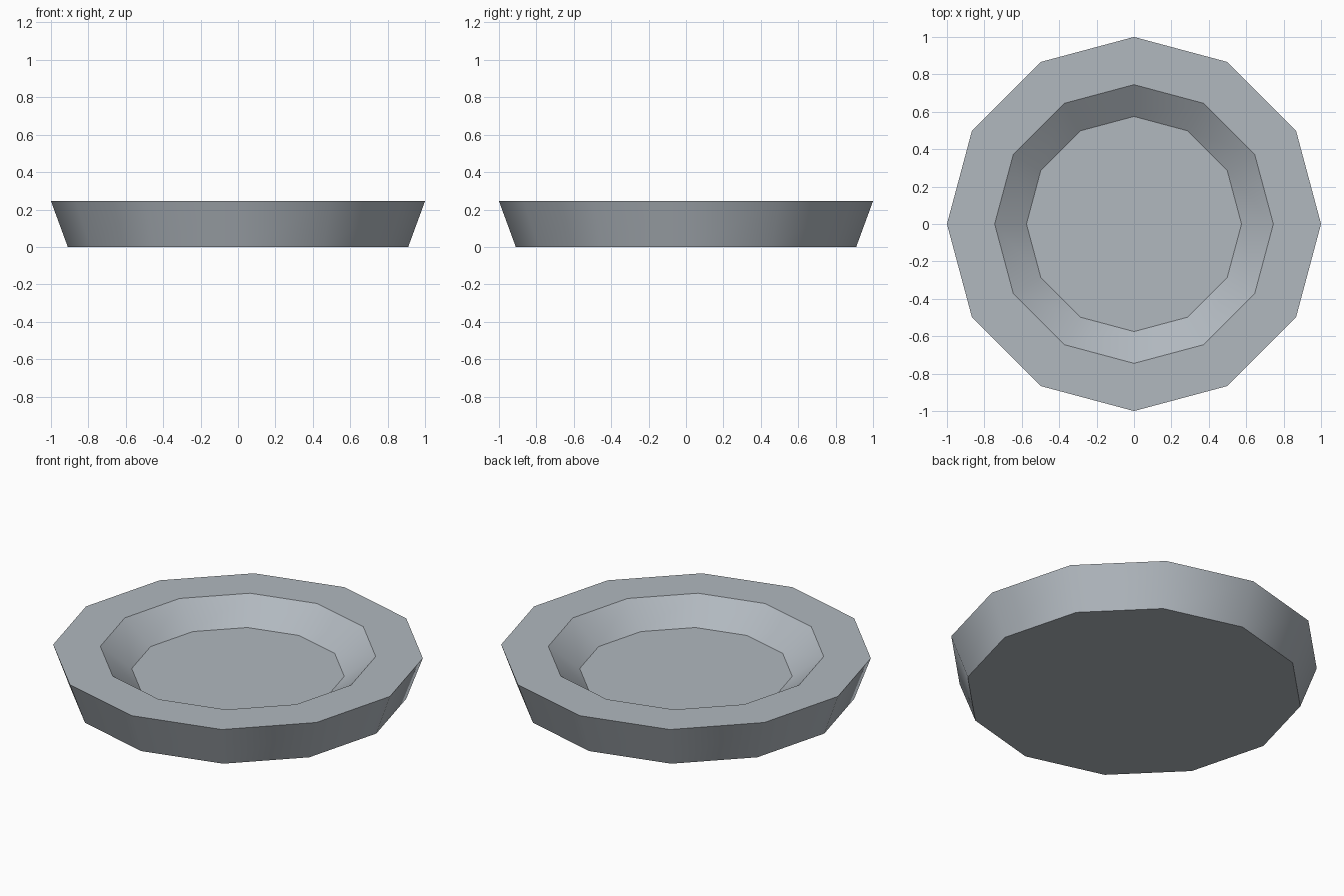
import bpy
import bmesh
from math import cos, sin, tau, radians

cube = bpy.data.objects.get("Cube")
if cube:
    bpy.data.objects.remove(cube, do_unlink=True)

SIDES = 12
# Radius and height of each ring, from the underside up and into the bowl
PROFILE = [(0.91, 0), (1.0, 0.245), (0.745, 0.245), (0.575, 0.12)]

# Single blue-grey colour
colour = (0.44, 0.48, 0.52, 1)
mat = bpy.data.materials.new("blue_grey")
mat.use_nodes = True
mat.diffuse_color = colour
mat.node_tree.nodes["Principled BSDF"].inputs["Base Color"].default_value = colour

# Twelve-sided dish: rings bridged into walls, capped below and at the floor
bm = bmesh.new()
rings = [[bm.verts.new((r * cos(tau * i / SIDES), r * sin(tau * i / SIDES), z))
          for i in range(SIDES)] for r, z in PROFILE]
for low, high in zip(rings, rings[1:]):
    for i in range(SIDES):
        j = (i + 1) % SIDES
        bm.faces.new((low[i], low[j], high[j], high[i]))
bm.faces.new(rings[0][::-1])
bm.faces.new(rings[-1])
bmesh.ops.recalc_face_normals(bm, faces=bm.faces)
mesh = bpy.data.meshes.new("dish")
bm.to_mesh(mesh)
bm.free()
mesh.materials.append(mat)

dish = bpy.data.objects.new("dish", mesh)
bpy.context.collection.objects.link(dish)

# Smooth walls, crisp rims
bpy.ops.object.select_all(action="DESELECT")
dish.select_set(True)
bpy.context.view_layer.objects.active = dish
bpy.ops.object.shade_smooth_by_angle(angle=radians(32))
